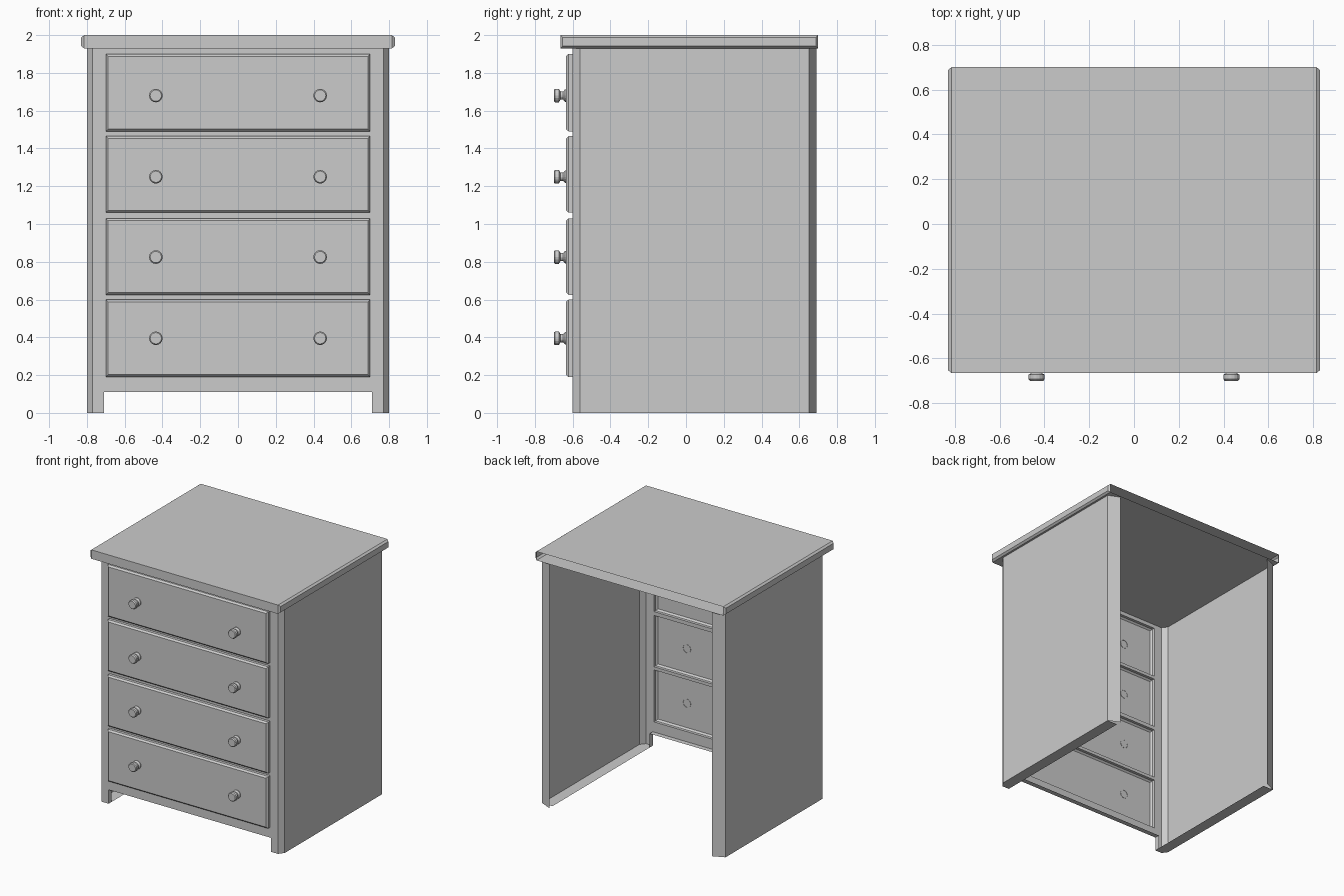
import bpy, bmesh, math

if "Cube" in bpy.data.objects:
    bpy.data.objects.remove(bpy.data.objects["Cube"])

FRONT, LID_Z, TOP_Z = -0.60, 1.93, 2.0
DRAWERS = [(0.19, 0.60), (0.625, 1.03), (1.06, 1.465), (1.49, 1.90)]
KNOB_Z = [0.395, 0.825, 1.25, 1.68]


def make(name, verts, faces, mirror=False):
    me = bpy.data.meshes.new(name)
    me.from_pydata(verts, [], faces)
    bm = bmesh.new()
    bm.from_mesh(me)
    bmesh.ops.remove_doubles(bm, verts=bm.verts, dist=1e-5)
    bmesh.ops.recalc_face_normals(bm, faces=bm.faces)
    bm.to_mesh(me)
    bm.free()
    ob = bpy.data.objects.new(name, me)
    bpy.context.collection.objects.link(ob)
    if mirror:
        m = ob.modifiers.new("mirror", 'MIRROR')
        m.use_mirror_merge = False
    return ob


def loft(rings, closed=True):
    """Vertices and quads joining successive rings of equal length."""
    n = len(rings[0])
    verts = [p for r in rings for p in r]
    faces = []
    for k in range(len(rings) - 1):
        for i in range(n if closed else n - 1):
            j = (i + 1) % n
            faces.append((k*n + i, k*n + j, (k+1)*n + j, (k+1)*n + i))
    return verts, faces


def rect_y(x, z0, z1, y, inset=0.0):
    x, z0, z1 = x - inset, z0 + inset, z1 - inset
    return [(-x, y, z0), (x, y, z0), (x, y, z1), (-x, y, z1)]


# side panels: thin sheet folded around chamfered front and back corners
path = [(0.71, 0.69), (0.80, 0.65), (0.80, -0.56), (0.77, FRONT), (0.71, FRONT)]
v, f = loft([[(x, y, z) for x, y in path] for z in (0, LID_Z)], closed=False)
make("side_panel", v, f, mirror=True)

# flange under each side panel, and the inner return of each front leg
make("side_bottom_flange",
     [(x, y, 0) for x, y in path[1:] + [(0.71, 0.65)]], [tuple(range(5))], mirror=True)
make("leg_return", [(0.71, FRONT, 0), (0.71, -0.56, 0), (0.71, -0.56, 0.11),
                    (0.71, FRONT, 0.11)], [(0, 1, 2, 3)], mirror=True)

# front frame: rails between the drawers and slim stiles beside them
verts, faces = [], []


def add_quad(pts):
    n = len(verts)
    verts.extend(pts)
    faces.append((n, n + 1, n + 2, n + 3))


levels = [0.11] + [z for d in DRAWERS for z in d] + [LID_Z]
for z0, z1 in zip(levels[0::2], levels[1::2]):
    add_quad(rect_y(0.71, z0, z1, FRONT))
for z0, z1 in DRAWERS:
    for s in (-1, 1):
        add_quad([(s*0.70, FRONT, z0), (s*0.71, FRONT, z0),
                  (s*0.71, FRONT, z1), (s*0.70, FRONT, z1)])
add_quad([(-0.71, FRONT, 0.11), (0.71, FRONT, 0.11),
          (0.71, -0.56, 0.11), (-0.71, -0.56, 0.11)])
make("front_frame", verts, faces)

# drawer fronts: hollow trays with a bevelled edge
for k, (z0, z1) in enumerate(DRAWERS):
    v, f = loft([rect_y(0.70, z0, z1, FRONT), rect_y(0.70, z0, z1, -0.622),
                 rect_y(0.70, z0, z1, -0.635, 0.012)])
    make(f"drawer_front_{k + 1}", v, f + [(8, 9, 10, 11)])

# knobs: turned profile of radius and y
profile = [(0.033, -0.633), (0.033, -0.640), (0.022, -0.650), (0.022, -0.665),
           (0.036, -0.673), (0.036, -0.693), (0.030, -0.700)]
N = 16
for k, kz in enumerate(KNOB_Z):
    rings = [[(0.435 + r*math.cos(2*math.pi*i/N), y, kz + r*math.sin(2*math.pi*i/N))
              for i in range(N)] for r, y in profile]
    v, f = loft(rings)
    last = (len(profile) - 1) * N
    make(f"drawer_knobs_{k + 1}", v, f + [tuple(range(last, last + N))], mirror=True)


# table top: hollow slab with bevelled ends and an open back
def end_ring(x, d):
    return [(x, 0.70 - d, LID_Z + d), (x, -0.665 + d, LID_Z + d),
            (x, -0.665 + d, TOP_Z - d), (x, 0.70 - d, TOP_Z - d)]


v, f = loft([end_ring(-0.83, 0.012), end_ring(-0.815, 0),
             end_ring(0.815, 0), end_ring(0.83, 0.012)])
f = [q for q in f if set(q) != {4, 7, 8, 11}]
make("table_top", v, f + [(0, 1, 2, 3), (12, 13, 14, 15)])
